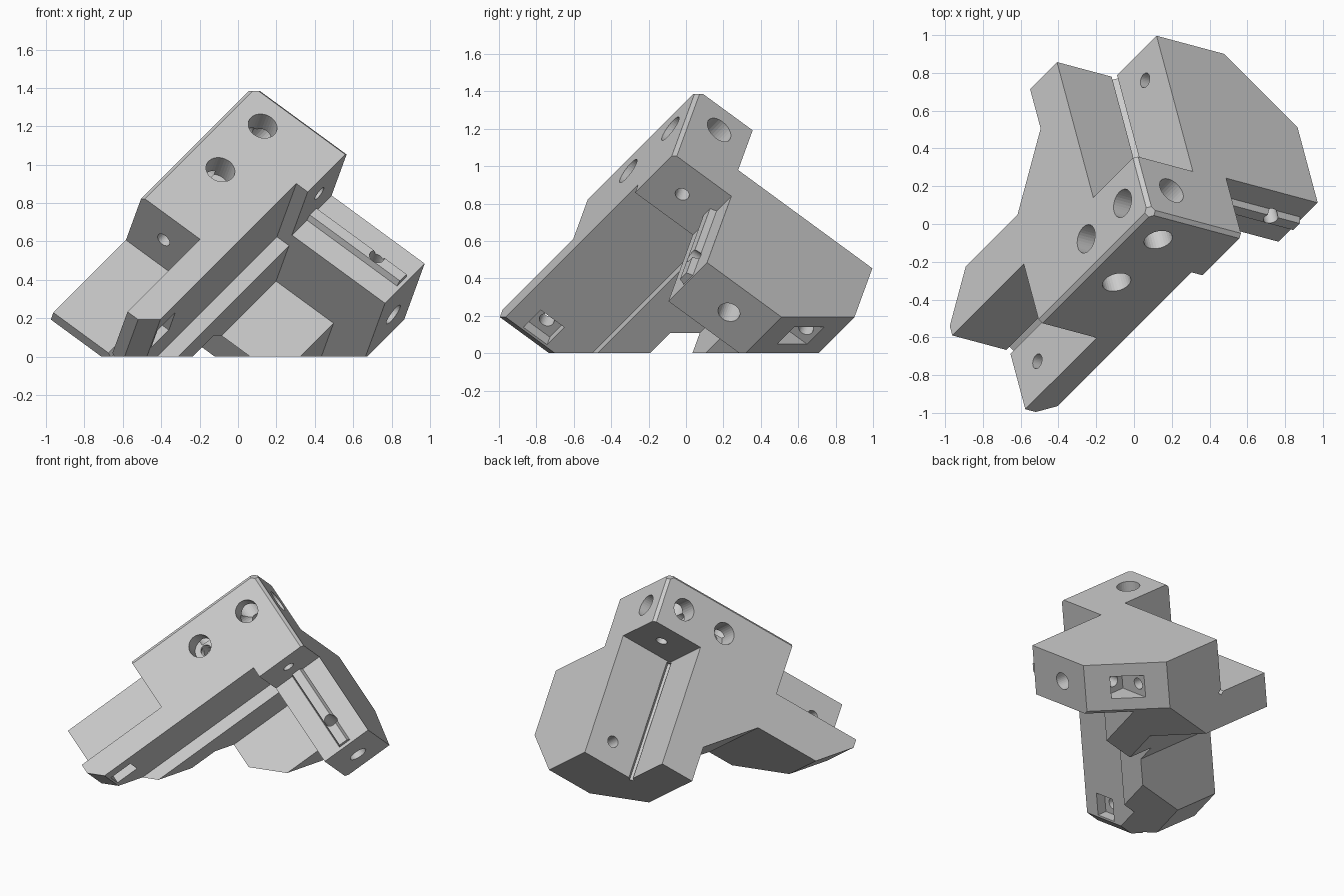
import bpy, bmesh, math
from mathutils import Matrix, Vector

if "Cube" in bpy.data.objects:
    bpy.data.objects.remove(bpy.data.objects["Cube"])

# The bracket is a cube corner standing on its diagonal: three square axes A, B, C
H, S = math.sqrt(2 / 3), 1 / math.sqrt(3)
APEX = Vector((0.085, 0.065, 1.42))
AXES = [Vector((H * math.cos(t), H * math.sin(t), -S))
        for t in map(math.radians, (-15, 105, 225))]
A, B, C = range(3)

grey = bpy.data.materials.new("light grey plastic")
grey.use_nodes = True
grey.diffuse_color = (0.6, 0.6, 0.6, 1)
grey.node_tree.nodes["Principled BSDF"].inputs["Base Color"].default_value = (0.6, 0.6, 0.6, 1)


def make(name, bm):
    bmesh.ops.recalc_face_normals(bm, faces=bm.faces)
    mesh = bpy.data.meshes.new(name)
    bm.to_mesh(mesh)
    bm.free()
    mesh.materials.append(grey)
    obj = bpy.data.objects.new(name, mesh)
    bpy.context.collection.objects.link(obj)
    return obj


def prism(name, axis, profile, lo, hi):
    """Profile in the two other axes, extruded along one axis."""
    bm = bmesh.new()
    rings = []
    for d in (lo, hi):
        ring = []
        for p in profile:
            q = list(p)
            q.insert(axis, d)
            ring.append(bm.verts.new(APEX + sum((AXES[i] * q[i] for i in range(3)), Vector())))
        rings.append(ring)
        bm.faces.new(ring)
    n = len(profile)
    for i in range(n):
        j = (i + 1) % n
        bm.faces.new((rings[0][i], rings[0][j], rings[1][j], rings[1][i]))
    return make(name, bm)


def box(name, a, b, c):
    return prism(name, A, [(b[0], c[0]), (b[1], c[0]), (b[1], c[1]), (b[0], c[1])], *a)


def bore(axis, centre, radius, lo, hi):
    turns = [math.tau * (i + 0.3) / 32 for i in range(32)]
    ring = [(centre[0] + radius * math.cos(t), centre[1] + radius * math.sin(t)) for t in turns]
    return prism("bore", axis, ring, lo, hi)


def level_block(z0, z1):
    bm = bmesh.new()
    bmesh.ops.create_cube(bm, size=1, matrix=Matrix.Translation((0, 0, (z0 + z1) / 2))
                          @ Matrix.Diagonal((5, 5, z1 - z0, 1)))
    return make("level_cutter", bm)


def combine(body, other, operation):
    mod = body.modifiers.new("combine", 'BOOLEAN')
    mod.operation, mod.solver, mod.object = operation, 'EXACT', other
    bpy.context.view_layer.objects.active = body
    bpy.ops.object.modifier_apply(modifier=mod.name)
    bpy.data.objects.remove(other)


# Whole block, drawn from the side, with one outer edge already chamfered
side = [(0, 0.02), (0.02, 0), (1.285, 0), (1.285, 0.63), (1.02, 0.63), (0.685, 0.965),
        (0.685, 1.67), (0, 1.67)]
body = prism("corner_bracket", A, side, 0, 1.23)

# Space beside the wall and gusset, below the arm plate
under = [(0.54, -1), (3, -1), (3, 3), (1, 3), (1, 0.8), (0.62, 0.8), (0.62, 0.48), (0.54, 0.48)]
cutters = [
    prism("under_cutter", C, under, 0.358, 3),
    # Three beam slots
    box("slot", (0.615, 3), (-1, 0.39), (-1, 2)),
    box("slot", (-1, 0.388), (0.375, 3), (-1, 0.383)),
    box("slot", (-1, 0.385), (-1, 0.392), (1.015, 3)),
]

# Chamfered arm ends and remaining outer edges
k = 2.125
for axis in (A, B, C):
    cutters.append(prism("end_chamfer", axis, [(k + 0.5, -0.5), (2.7, 2.6), (-0.5, k + 0.5)], -0.7, 2.8))
for axis in (B, C):
    cutters.append(prism("edge_chamfer", axis, [(0.22, -0.2), (-0.2, -0.2), (-0.2, 0.22)], -0.7, 2.8))
cutters += [level_block(-3, 0), level_block(1.385, 3)]
for cutter in cutters:
    combine(body, cutter, 'DIFFERENCE')

# Locating rail on the arm plate
rail = [(0.41, 0.13), (0.355, 0.15), (0.355, 0.21), (0.41, 0.23)]
combine(body, prism("rail", A, rail, 0.6, 1.21), 'UNION')

cutters = [
    # Corner reliefs along the slots
    prism("relief", B, [(0.367, 0.383), (0.388, 0.362), (0.409, 0.383), (0.388, 0.404)], 0.38, 3),
    prism("relief", C, [(0.364, 0.392), (0.385, 0.371), (0.406, 0.392), (0.385, 0.413)], 1.02, 3),
    # Nut pockets
    prism("pocket", C, [(0.95, 2), (0.95, 0.95), (1.11, 0.95), (1.11, 1.03), (2, 1.03), (2, 2)], 0.09, 0.25),
    box("pocket", (0.47, 1), (0.11, 0.27), (1.41, 1.57)),
    # Plain holes in the arms
    bore(A, (0.19, 1.49), 0.04, 0.2, 0.52),
    bore(A, (1.11, 0.17), 0.04, 0.2, 1.0),
    bore(B, (1.03, 0.17), 0.04, 0.2, 1.0),
    bore(A, (0.67, 0.18), 0.06, 0.9, 1.5),
]

# Counterbored screw holes: axis, centre, counterbore depth, hole depth
for axis, centre, depth, end in (
        (A, (0.19, 0.183), 0.25, 0.8), (B, (0.192, 0.187), 0.2, 0.5), (C, (0.196, 0.195), 0.3, 1.2),
        (A, (0.195, 0.515), 0.15, 0.3), (B, (0.197, 0.575), 0.15, 0.3)):
    cutters.append(bore(axis, centre, 0.077, -0.5, depth))
    cutters.append(bore(axis, centre, 0.038, -0.4, end))
for cutter in cutters:
    combine(body, cutter, 'DIFFERENCE')
